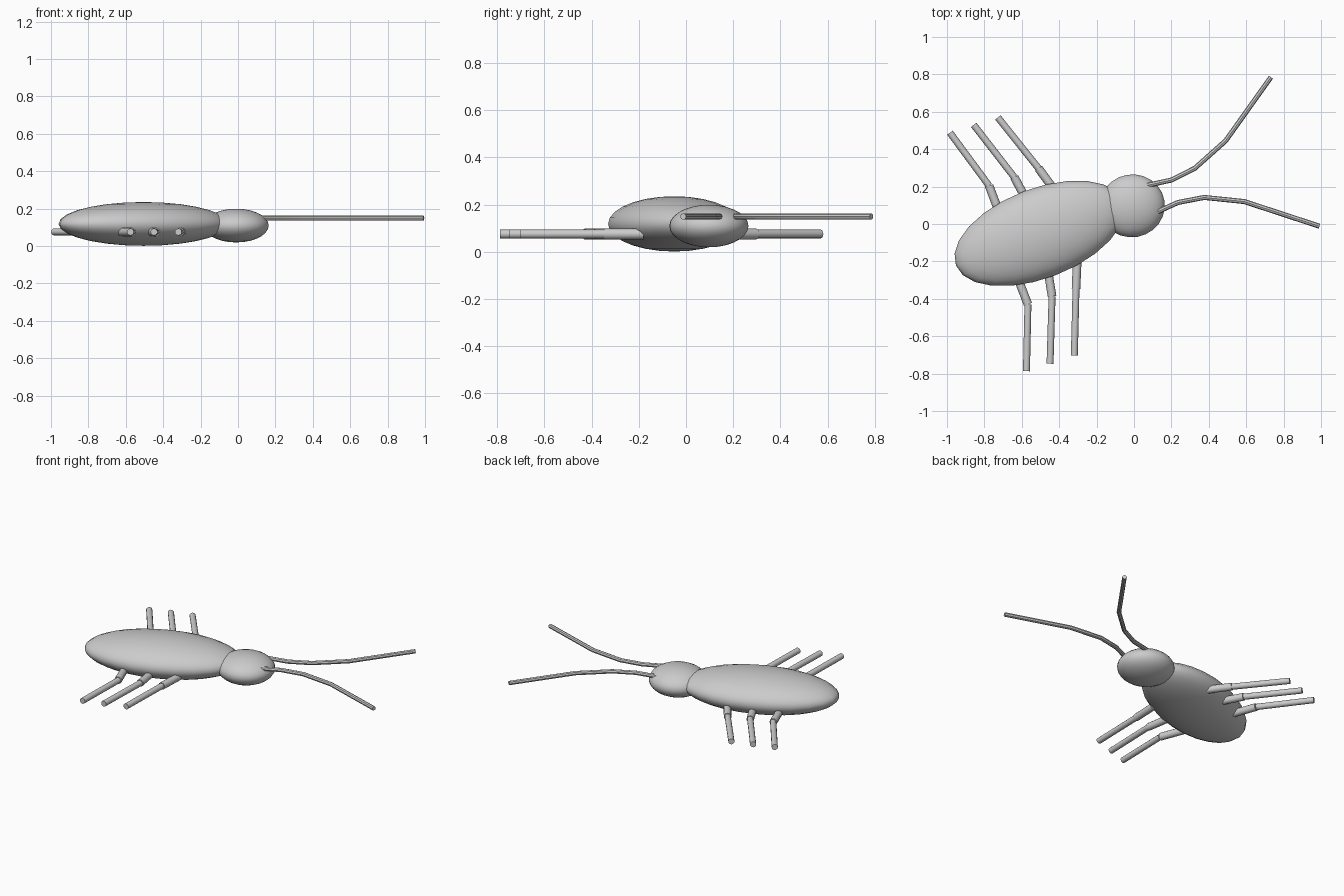
import bpy
from math import radians
from mathutils import Vector

if "Cube" in bpy.data.objects:
    bpy.data.objects.remove(bpy.data.objects["Cube"])


def smooth(ob, name):
    ob.name = name
    bpy.ops.object.shade_smooth_by_angle(angle=radians(40))
    return ob


def ellipsoid(name, centre, radii, turn):
    bpy.ops.mesh.primitive_uv_sphere_add(segments=24, ring_count=14, radius=1, location=centre)
    ob = bpy.context.object
    ob.scale = radii
    ob.rotation_euler.z = radians(turn)
    return smooth(ob, name)


def rod(name, a, b, z, radius):
    a, b = Vector((*a, z)), Vector((*b, z))
    bpy.ops.mesh.primitive_cylinder_add(vertices=12, radius=radius, depth=(b - a).length,
                                        location=(a + b) / 2)
    ob = bpy.context.object
    ob.rotation_euler = (b - a).to_track_quat('Z', 'Y').to_euler()
    return smooth(ob, name)


def tube(name, points, z, radius):
    cu = bpy.data.curves.new(name, 'CURVE')
    cu.dimensions = '3D'
    cu.bevel_depth = radius
    cu.bevel_resolution = 2
    cu.use_fill_caps = True
    sp = cu.splines.new('POLY')
    sp.points.add(len(points) - 1)
    for p, (x, y) in zip(sp.points, points):
        p.co = (x, y, z, 1)
    ob = bpy.data.objects.new(name, cu)
    bpy.context.collection.objects.link(ob)
    bpy.ops.object.select_all(action='DESELECT')
    ob.select_set(True)
    bpy.context.view_layer.objects.active = ob
    bpy.ops.object.convert(target='MESH')
    return smooth(bpy.context.object, name)


# Body and head
ellipsoid("body", (-0.505, -0.05, 0.118), (0.479, 0.24, 0.117), 21)
ellipsoid("head", (-0.01, 0.097, 0.109), (0.175, 0.168, 0.09), 10)

# Antennae, bent sideways in a flat plane
tube("left_antenna", [(0.04, 0.2), (0.2, 0.235), (0.325, 0.298), (0.49, 0.445), (0.732, 0.785)],
     0.149, 0.0135)
tube("right_antenna", [(0.08, 0.045), (0.235, 0.115), (0.375, 0.142), (0.59, 0.12), (0.992, -0.012)],
     0.149, 0.0135)

# Legs: hip, knee and foot of each
legs = {
    "left_back": ((-0.72, 0.06), (-0.775, 0.205), (-0.984, 0.488)),
    "left_middle": ((-0.565, 0.11), (-0.64, 0.25), (-0.857, 0.53)),
    "left_front": ((-0.41, 0.16), (-0.51, 0.297), (-0.728, 0.57)),
    "right_back": ((-0.625, -0.28), (-0.567, -0.43), (-0.575, -0.787)),
    "right_middle": ((-0.465, -0.22), (-0.438, -0.387), (-0.449, -0.747)),
    "right_front": ((-0.303, -0.18), (-0.31, -0.347), (-0.319, -0.703)),
}
for name, (hip, knee, foot) in legs.items():
    rod(name + "_upper_leg", hip, knee, 0.075, 0.023)
    rod(name + "_lower_leg", knee, foot, 0.075, 0.0185)
